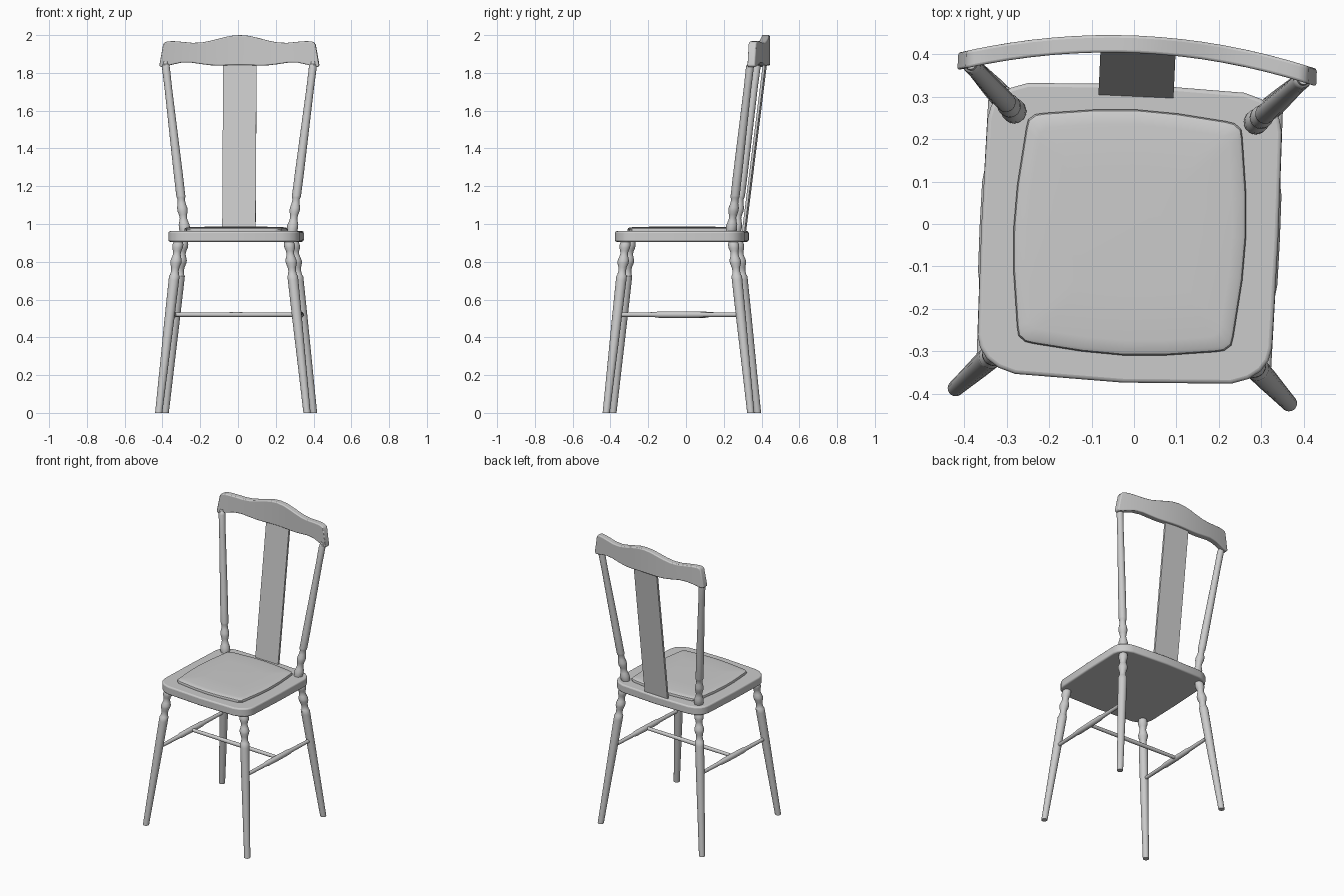
import bpy, bmesh, math
from mathutils import Matrix, Vector

if "Cube" in bpy.data.objects:
    bpy.data.objects.remove(bpy.data.objects["Cube"])

# The whole chair is turned slightly about z
PLACE = Matrix.Translation((-0.01, -0.022, 0)) @ Matrix.Rotation(math.radians(-2.6), 4, 'Z')


def finish(name, verts, faces, bevel=0.0):
    me = bpy.data.meshes.new(name)
    me.from_pydata([tuple(v) for v in verts], [], faces)
    bm = bmesh.new()
    bm.from_mesh(me)
    bmesh.ops.recalc_face_normals(bm, faces=bm.faces)
    bm.to_mesh(me)
    bm.free()
    ob = bpy.data.objects.new(name, me)
    bpy.context.collection.objects.link(ob)
    ob.matrix_world = PLACE
    bpy.ops.object.select_all(action='DESELECT')
    ob.select_set(True)
    bpy.context.view_layer.objects.active = ob
    bpy.ops.object.shade_smooth_by_angle(angle=math.radians(35))
    if bevel:
        mod = ob.modifiers.new("soft_edges", 'BEVEL')
        mod.width, mod.segments = bevel, 3
        mod.limit_method, mod.angle_limit = 'ANGLE', math.radians(40)
    return ob


def loft(name, rings, bevel=0.0):
    """Skin a stack of equal-sized closed rings and cap both ends."""
    n = len(rings[0])
    verts = [v for r in rings for v in r]
    faces = [(k * n + i, k * n + (i + 1) % n, (k + 1) * n + (i + 1) % n, (k + 1) * n + i)
             for k in range(len(rings) - 1) for i in range(n)]
    last = (len(rings) - 1) * n
    faces += [tuple(range(n))[::-1], tuple(range(last, last + n))]
    return finish(name, verts, faces, bevel)


def turned(name, a, b, profile, axis=2, n=20):
    """Turned spindle from a to b; profile = (fraction, radius)."""
    a, b = Vector(a), Vector(b)
    u, v = [Vector([1.0 if i == k else 0.0 for i in range(3)]) for k in range(3) if k != axis]
    rings = []
    for t, r in profile:
        c = a.lerp(b, t)
        rings.append([c + r * (math.cos(q) * u + math.sin(q) * v)
                      for q in [2 * math.pi * i / n for i in range(n)]])
    return loft(name, rings)


def four_way(quarter):
    """Mirror a quarter outline (from +x axis to +y axis) to a closed loop."""
    half = quarter + [(-x, y) for x, y in quarter[-2::-1]]
    return half + [(x, -y) for x, y in half[-2:0:-1]]


def ring(outline, z, s=1.0, off=0.0):
    return [(x * s, y * s + off, z) for x, y in outline]


# Seat board
seat = four_way([(0.350, 0), (0.347, 0.255), (0.340, 0.285), (0.323, 0.310), (0.295, 0.330),
                 (0.255, 0.343), (0, 0.352)])
loft("seat", [ring(seat, 0.906), ring(seat, 0.962)], 0.009)

# Cushion with bowed sides and a softened rim
pad = four_way([(0.274, 0), (0.270, 0.10), (0.255, 0.235), (0.251, 0.255), (0.235, 0.268),
                (0.215, 0.272), (0.10, 0.285), (0, 0.290)])
loft("cushion", [ring(pad, z, s, 0.002) for z, s in
                 [(0.955, 0.99), (0.970, 1.0), (0.977, 0.99), (0.981, 0.965), (0.984, 0.88),
                  (0.986, 0.5)]])

# Turned legs and back posts
LEG = [(0, 0.019), (0.25, 0.022), (0.55, 0.026), (0.77, 0.028), (0.795, 0.028), (0.803, 0.023),
       (0.825, 0.020), (0.845, 0.022), (0.868, 0.029), (0.885, 0.030), (0.905, 0.024),
       (0.922, 0.020), (0.940, 0.022), (0.957, 0.028), (0.975, 0.029), (0.990, 0.026), (1, 0.024)]
POST = [(0, 0.026), (0.02, 0.029), (0.045, 0.029), (0.065, 0.023), (0.085, 0.019), (0.105, 0.022),
        (0.125, 0.027), (0.145, 0.027), (0.17, 0.021), (0.195, 0.019), (0.205, 0.023),
        (0.215, 0.024), (0.35, 0.024), (0.6, 0.022), (0.85, 0.020), (0.965, 0.021),
        (0.98, 0.019), (0.985, 0.014), (1, 0.013)]
ROD = [(0, 0.011), (0.3, 0.013), (0.34, 0.017), (0.5, 0.018), (0.66, 0.017), (0.7, 0.013), (1, 0.011)]

for side, sx in (("left", -1), ("right", 1)):
    for end, sy in (("front", -1), ("back", 1)):
        turned(f"{end}_{side}_leg", (sx * 0.393, sy * 0.383, 0), (sx * 0.293, sy * 0.285, 0.912), LEG)
    turned(f"{side}_back_post", (sx * 0.283, 0.273, 0.955), (sx * 0.393, 0.382, 1.86), POST)
    turned(f"{side}_stretcher", (sx * 0.336, -0.328, 0.52), (sx * 0.336, 0.328, 0.52), ROD, axis=1)

# Cross stretcher
turned("cross_stretcher", (-0.336, 0, 0.52), (0.336, 0, 0.52),
       [(0, 0.011), (0.5, 0.013), (1, 0.011)], axis=0)

# Flat leaning splat
w, t = 0.0885, 0.014
loft("back_splat", [[(-w, y, z), (w, y, z), (w, y + t, z), (-w, y + t, z)]
                    for y, z in [(0.322, 0.955), (0.436, 1.87)]])

# Curved crest rail: columns of (top x, top z, bottom x, bottom z)
HALF = [(0, 2.0, 0, 1.842), (0.05, 1.996, 0.05, 1.841), (0.10, 1.984, 0.10, 1.839),
        (0.15, 1.971, 0.15, 1.840), (0.20, 1.961, 0.20, 1.846), (0.25, 1.959, 0.26, 1.855),
        (0.30, 1.964, 0.31, 1.854), (0.35, 1.968, 0.36, 1.843), (0.38, 1.967, 0.39, 1.834),
        (0.395, 1.962, 0.413, 1.830), (0.404, 1.950, 0.424, 1.838)]
columns = [(-a, b, -c, d) for a, b, c, d in HALF[:0:-1]] + HALF


def bow(x):
    return 0.466 - 0.060 * (x / 0.425) ** 2


loft("crest_rail", [[(tx, bow(tx) - 0.041, tz), (tx, bow(tx), tz),
                     (bx, bow(bx), bz), (bx, bow(bx) - 0.041, bz)]
                    for tx, tz, bx, bz in columns], 0.006)
